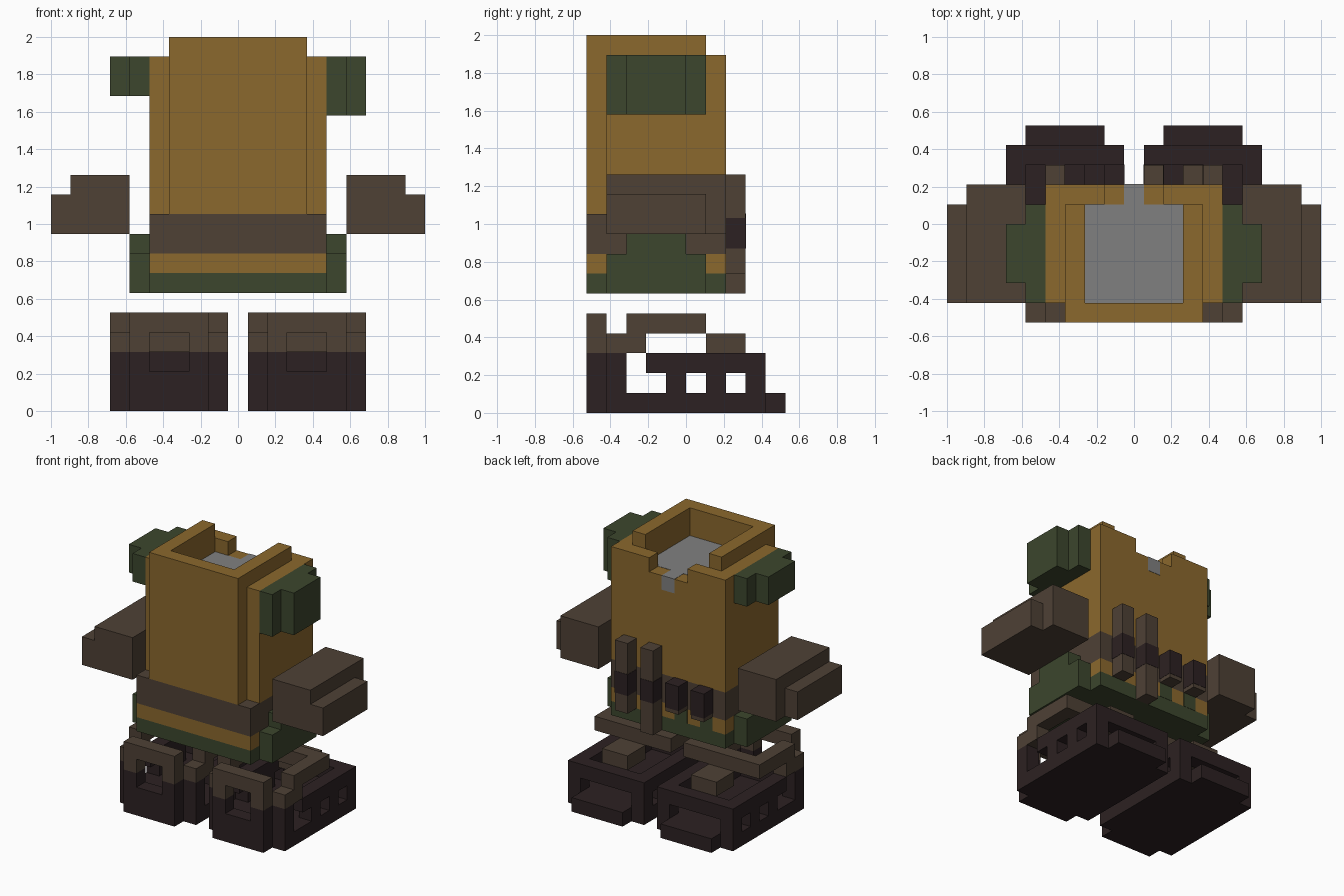
import bpy, bmesh
from mathutils import Vector

if "Cube" in bpy.data.objects:
    bpy.data.objects.remove(bpy.data.objects["Cube"])

U = 2 / 19  # edge length of one block


def material(name, rgb):
    m = bpy.data.materials.new(name)
    lin = [((c / 255 + 0.055) / 1.055) ** 2.4 for c in rgb]
    m.diffuse_color = (*lin, 1)
    m.use_nodes = True
    m.node_tree.nodes["Principled BSDF"].inputs["Base Color"].default_value = m.diffuse_color
    return m


GOLD, BROWN, DARK, GREEN, GREY = range(5)
MATS = [material("ochre", (139, 104, 45)), material("brown", (78, 65, 53)),
        material("dark_brown", (44, 33, 34)), material("moss_green", (60, 70, 45)),
        material("grey", (128, 128, 128))]

CORNERS = {  # unit-cell quads by outward direction
    (1, 0, 0): ((1, 0, 0), (1, 1, 0), (1, 1, 1), (1, 0, 1)),
    (-1, 0, 0): ((0, 0, 0), (0, 0, 1), (0, 1, 1), (0, 1, 0)),
    (0, 1, 0): ((0, 1, 0), (0, 1, 1), (1, 1, 1), (1, 1, 0)),
    (0, -1, 0): ((0, 0, 0), (1, 0, 0), (1, 0, 1), (0, 0, 1)),
    (0, 0, 1): ((0, 0, 1), (1, 0, 1), (1, 1, 1), (0, 1, 1)),
    (0, 0, -1): ((0, 0, 0), (0, 1, 0), (1, 1, 0), (1, 0, 0)),
}


def finish(name, bm):
    me = bpy.data.meshes.new(name)
    bm.to_mesh(me)
    bm.free()
    for m in MATS:
        me.materials.append(m)
    ob = bpy.data.objects.new(name, me)
    bpy.context.collection.objects.link(ob)


def voxels(name, boxes, mirror=False):
    """Fill whole-block boxes (x0,x1,y0,y1,z0,z1,colour); keep the outer skin."""
    cells = {}
    for x0, x1, y0, y1, z0, z1, mat in boxes:
        if mirror:
            x0, x1 = 19 - x1, 19 - x0
        for x in range(x0, x1):
            for y in range(y0, y1):
                for z in range(z0, z1):
                    cells[x, y, z] = mat
    bm, verts = bmesh.new(), {}
    for (x, y, z), mat in cells.items():
        for (dx, dy, dz), quad in CORNERS.items():
            if (x + dx, y + dy, z + dz) in cells:
                continue
            loop = []
            for a, b, c in quad:
                k = (x + a, y + b, z + c)
                if k not in verts:
                    verts[k] = bm.verts.new(((k[0] - 9.5) * U, (k[1] - 5) * U, k[2] * U))
                loop.append(verts[k])
            bm.faces.new(loop).material_index = mat
    finish(name, bm)


def plate(name, x0, x1, y0, y1, z0, z1, mat):
    """Single box with fractional block sizes."""
    bm = bmesh.new()
    bmesh.ops.create_cube(bm, size=1)
    for v in bm.verts:
        p = v.co + Vector((0.5, 0.5, 0.5))
        v.co = ((x0 + (x1 - x0) * p.x - 9.5) * U, (y0 + (y1 - y0) * p.y - 5) * U,
                (z0 + (z1 - z0) * p.z) * U)
    for f in bm.faces:
        f.material_index = mat
    finish(name, bm)


# Torso: banded hips, tall body, open collar with a notch at the back
voxels("torso", [
    (5, 14, 0, 7, 6, 7, GREEN),
    (5, 14, 0, 7, 7, 8, GOLD),
    (5, 14, 0, 7, 8, 10, BROWN),
    (5, 14, 1, 7, 10, 17, GOLD),
    (6, 13, 0, 1, 10, 19, GOLD),
    (5, 7, 1, 7, 17, 18, GOLD), (12, 14, 1, 7, 17, 18, GOLD),
    (7, 8, 6, 7, 17, 18, GOLD), (11, 12, 6, 7, 17, 18, GOLD),
    (6, 7, 1, 6, 18, 19, GOLD), (12, 13, 1, 6, 18, 19, GOLD),
])
plate("neck_floor", 7, 12, 1, 6, 16.9, 17.02, GREY)
plate("neck_tab", 9, 10, 6, 7.02, 16, 17.02, GREY)
for x in (6, 8):
    plate("back_hem_patch", x, x + 1, 6.9, 7.02, 7, 8, GREEN)

# Back pegs: two tall ones and two short ones, each with a dark band
for x, z0, z1 in ((12, 7, 12), (10, 6, 12), (8, 8, 10), (6, 8, 10)):
    voxels("back_peg", [(x, x + 1, 7, 8, z0, z1, BROWN)])
    top = 10.02 if z1 == 10 else 9.8
    plate("peg_band", x - .02, x + 1.02, 7, 8.02, 8.27, top, DARK)

for side, mirror in (("right", False), ("left", True)):
    # Shoulder pad, one block taller on one side
    z0 = 16 if mirror else 15
    voxels(side + "_shoulder", [(14, 15, 1, 6, z0, 18, GREEN),
                                (15, 16, 2, 5, z0, 18, GREEN)], mirror)
    # Hip guard
    voxels(side + "_hip_guard", [(14, 15, 1, 6, 6, 8, GREEN),
                                 (14, 15, 2, 5, 8, 9, GREEN)], mirror)
    # Detached hand
    voxels(side + "_hand", [(15, 18, 1, 7, 9, 12, BROWN),
                            (18, 19, 1, 6, 9, 11, BROWN)], mirror)
    # Boot: sole, windowed heel plate, ring and back bar
    boot = [
        (10, 16, 1, 9, 0, 1, DARK), (11, 15, 9, 10, 0, 1, DARK),
        (11, 15, 0, 1, 0, 2, DARK), (11, 15, 0, 1, 4, 5, BROWN),
        (10, 16, 8, 9, 2, 3, DARK),
    ]
    for x in (11, 14):  # heel window jambs
        boot += [(x, x + 1, 0, 1, 2, 3, DARK), (x, x + 1, 0, 1, 3, 4, BROWN)]
    for x in (10, 15):  # side walls with window posts and ankle bars
        boot += [(x, x + 1, 1, 2, 1, 3, DARK), (x, x + 1, 3, 9, 2, 3, DARK),
                 (x, x + 1, 1, 3, 3, 4, BROWN), (x, x + 1, 2, 6, 4, 5, BROWN)]
        boot += [(x, x + 1, y, y + 1, 1, 2, DARK) for y in (4, 6, 8)]
    # Tongue and the bar above it
    boot += [(12, 14, 6, 8, 3, 4, BROWN), (11, 15, 5, 6, 4, 5, BROWN)]
    voxels(side + "_boot", boot, mirror)
